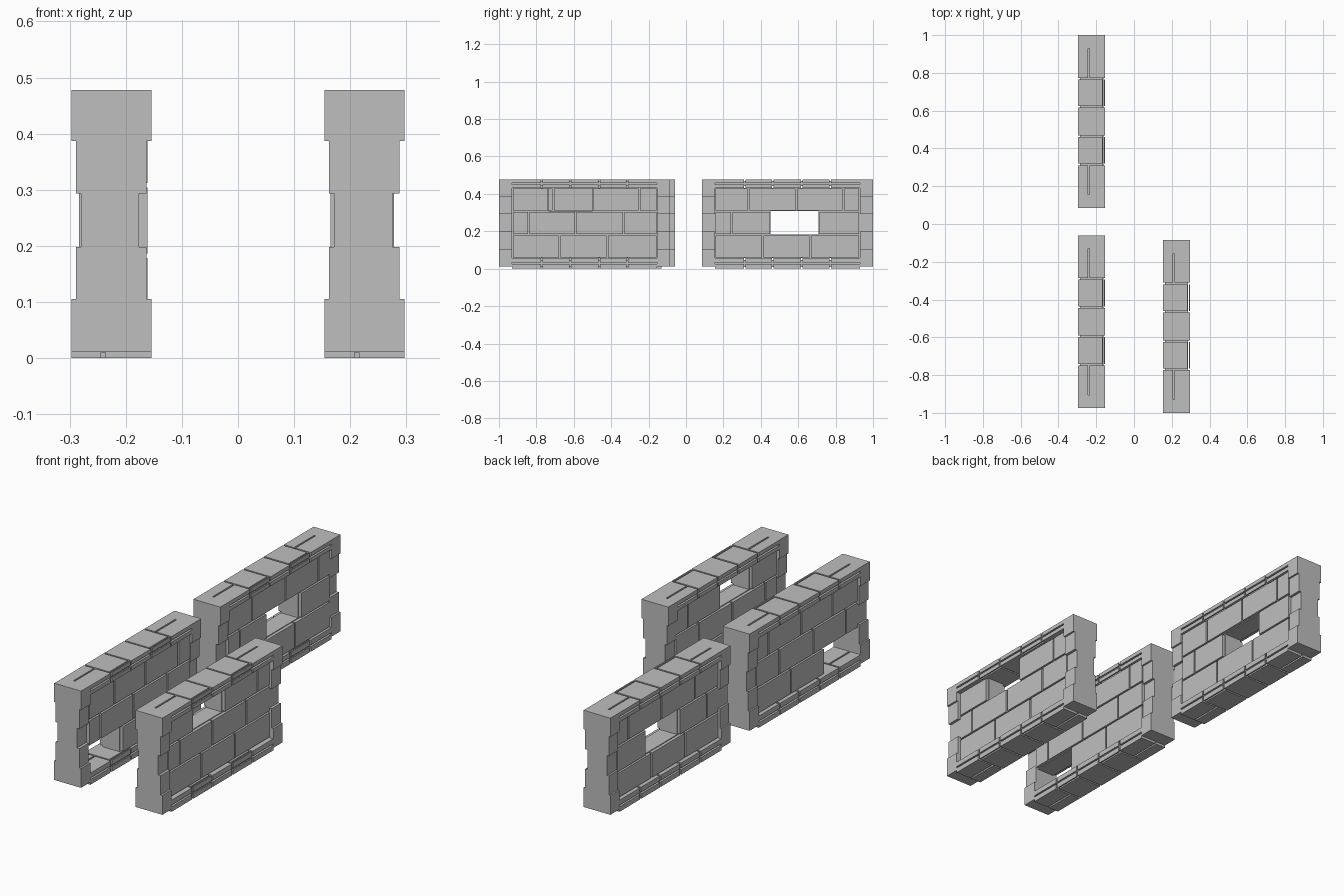
import bpy
import bmesh

cube = bpy.data.objects.get("Cube")
if cube:
    bpy.data.objects.remove(cube, do_unlink=True)

stone = bpy.data.materials.new("grey stone")
stone.use_nodes = True
GREY = (0.52, 0.52, 0.52, 1)
stone.diffuse_color = GREY
stone.node_tree.nodes["Principled BSDF"].inputs["Base Color"].default_value = GREY

GAP = 0.008
LENGTH, WIDTH, HEIGHT = 0.915, 0.143, 0.478
INNER = (0.07, 0.845)          # span between the end columns
BED = (0.056, 0.182, 0.308, 0.432)  # brick course heights
CUTS = (0.23, 0.38, 0.535, 0.685)   # cross joints of the beams


def box(bm, x, y, z):
    verts = [bm.verts.new((a, b, c)) for a in x for b in y for c in z]
    for f in ((0, 1, 3, 2), (4, 6, 7, 5), (0, 4, 5, 1),
              (2, 3, 7, 6), (0, 2, 6, 4), (1, 5, 7, 3)):
        bm.faces.new([verts[i] for i in f])


def shrink(span, d):
    return (span[0] + d, span[1] - d)


def finish(bm, name, origin):
    bmesh.ops.recalc_face_normals(bm, faces=bm.faces)
    mesh = bpy.data.meshes.new(name)
    bm.to_mesh(mesh)
    bm.free()
    mesh.materials.append(stone)
    obj = bpy.data.objects.new(name, mesh)
    obj.location = origin
    bpy.context.collection.objects.link(obj)


def column(name, origin, y):
    # Stacked end blocks, narrowing toward the middle
    bm = bmesh.new()
    heights = (0.012, 0.105, 0.198, 0.293, 0.387, HEIGHT)
    insets = ((0, 0), (0.008, 0.009), (0.017, 0.022), (0.008, 0.009), (0, 0))
    for i, (left, right) in enumerate(insets):
        box(bm, (left, WIDTH - right), y, heights[i:i + 2])
    finish(bm, name, origin)


def beam(name, origin, z):
    # Two thin courses over a recessed mortar core
    bm = bmesh.new()
    d = GAP / 2
    box(bm, shrink((0, WIDTH), 0.01), INNER, shrink(z, 0.01))
    mid = (z[0] + z[1]) / 2
    ys = (INNER[0] - d, *CUTS, INNER[1] + d)
    splits = (WIDTH * 0.4, WIDTH - 0.01, None, WIDTH - 0.01, WIDTH * 0.4)
    for i, split in enumerate(splits):
        xs = [-d, WIDTH + d] if split is None else [-d, split, WIDTH + d]
        for x in zip(xs, xs[1:]):
            for layer in ((z[0] - d, mid), (mid, z[1] + d)):
                box(bm, shrink(x, d), shrink(ys[i:i + 2], d), shrink(layer, d))
    finish(bm, name, origin)


def bricks(name, origin, rows, missing, x):
    # Running bond courses, each brick backed by recessed mortar
    bm = bmesh.new()
    for r, joints in enumerate(rows):
        ys = (INNER[0], *joints, INNER[1])
        for i, y in enumerate(zip(ys, ys[1:])):
            if (r, i) == missing:
                continue
            z = BED[r:r + 2]
            box(bm, x, shrink(y, GAP / 2), shrink(z, GAP / 2))
            box(bm, shrink(x, 0.015), y, z)
    finish(bm, name, origin)


def wall(name, x, y, rows, missing, depth):
    origin = (x, y, 0)
    column(name + "_front_column", origin, (0, INNER[0]))
    column(name + "_back_column", origin, (INNER[1], LENGTH))
    beam(name + "_bottom_beam", origin, (0, BED[0]))
    beam(name + "_top_beam", origin, (BED[3], HEIGHT))
    bricks(name + "_bricks", origin, rows, missing, depth)


LOW = (0.325, 0.58)
MIDDLE = (0.16, 0.41, 0.667)
HIGH = (0.265, 0.5, 0.75)

wall("left_wall", 0.154, -1, (LOW, MIDDLE, HIGH), (2, 1), (0.011, 0.124))
wall("right_wall", -0.297, -0.975, (LOW, MIDDLE, HIGH), (0, 0), (0.014, 0.136))
wall("rear_wall", -0.297, 0.085, (LOW, (0.16, 0.367, 0.624), (0.25, 0.505, 0.757)),
     (1, 2), (0.014, 0.136))
